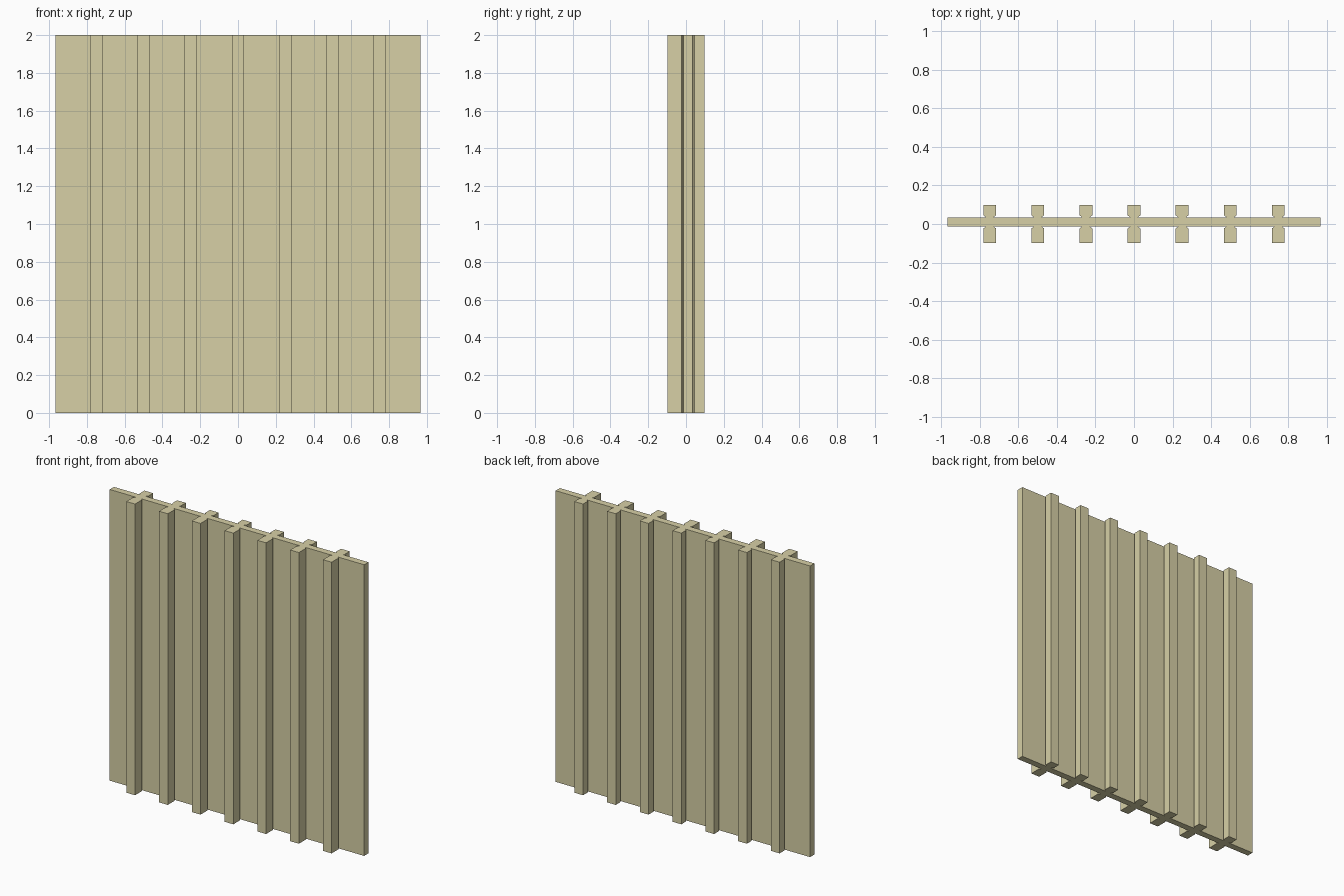
import bpy, bmesh

if "Cube" in bpy.data.objects:
    bpy.data.objects.remove(bpy.data.objects["Cube"])

H = 2.0               # height
PITCH = 0.249         # spacing of posts
HW, HD = 0.033, 0.098 # post half width / half depth
Y0, Y1 = -0.012, 0.034 # panel back and front
GROOVE = 0.022        # half width of the post between its grooves
GAP = 0.003           # groove clearance
TAN = (0.68, 0.63, 0.38, 1)

mat = bpy.data.materials.new("tan")
mat.diffuse_color = TAN
mat.use_nodes = True
mat.node_tree.nodes["Principled BSDF"].inputs["Base Color"].default_value = mat.diffuse_color


def extrude_profile(name, pts):
    bm = bmesh.new()
    face = bm.faces.new([bm.verts.new((x, y, 0)) for x, y in pts])
    res = bmesh.ops.extrude_face_region(bm, geom=[face])
    top = [v for v in res["geom"] if isinstance(v, bmesh.types.BMVert)]
    bmesh.ops.translate(bm, verts=top, vec=(0, 0, H))
    bmesh.ops.recalc_face_normals(bm, faces=bm.faces)
    me = bpy.data.meshes.new(name)
    bm.to_mesh(me)
    bm.free()
    me.materials.append(mat)
    ob = bpy.data.objects.new(name, me)
    bpy.context.collection.objects.link(ob)
    return ob


# grooved posts, right half of the profile mirrored to the left
half = [(HW, -HD), (HW, Y0 - GAP - 0.008), (GROOVE, Y0 - GAP),
        (GROOVE, Y1 + GAP), (HW, Y1 + GAP + 0.008), (HW, HD)]
for i in range(-3, 4):
    cx = i * PITCH
    pts = [(cx + x, y) for x, y in half] + [(cx - x, y) for x, y in reversed(half)]
    extrude_profile(f"post_{i + 4}", pts)

# infill panels slotted between the posts, with free ends outside
edges = [-0.967] + [i * PITCH for i in range(-3, 4)] + [0.967]
for n, (a, b) in enumerate(zip(edges, edges[1:])):
    x0 = a if n == 0 else a + GROOVE - 0.001
    x1 = b if n == 7 else b - GROOVE + 0.001
    extrude_profile(f"panel_{n + 1}", [(x0, Y0), (x1, Y0), (x1, Y1), (x0, Y1)])
